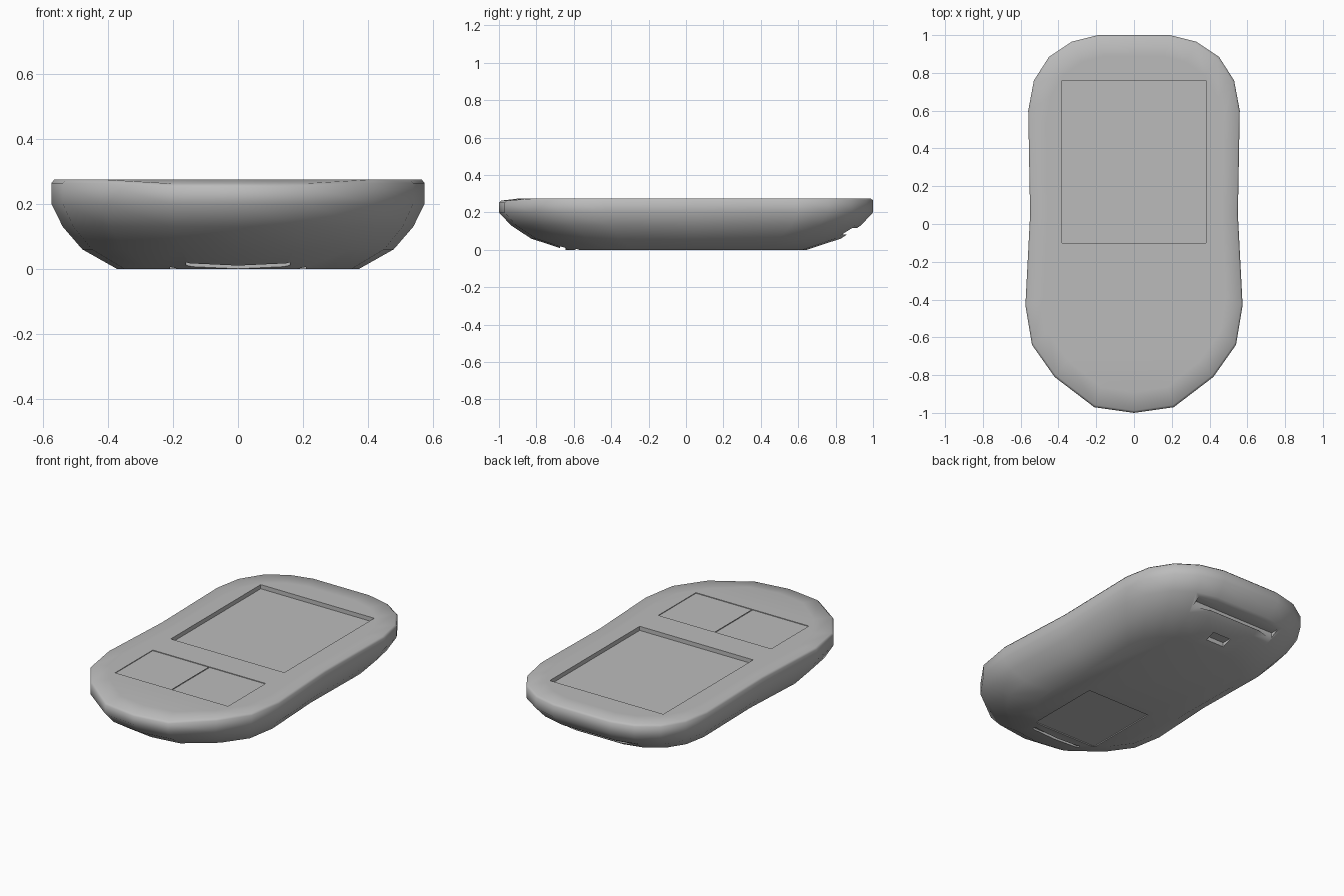
import bpy, bmesh, math

if "Cube" in bpy.data.objects:
    bpy.data.objects.remove(bpy.data.objects["Cube"])

grey = bpy.data.materials.new("plain grey")
grey.diffuse_color = (0.5, 0.5, 0.5, 1)
grey.use_nodes = True
grey.node_tree.nodes["Principled BSDF"].inputs["Base Color"].default_value = grey.diffuse_color

# right half of the plan outline, back to front
HALF = [(0.19, 1.0), (0.33, 0.965), (0.45, 0.885), (0.53, 0.76), (0.56, 0.6),
        (0.55, 0.05), (0.575, -0.43), (0.54, -0.64), (0.42, -0.81), (0.21, -0.97)]
OUTLINE = [(0, 1.0)] + HALF + [(0, -1.0)] + [(-x, y) for x, y in reversed(HALF)]

# (x scale, y scale, height) of each ring from the bottom to the top face
RINGS = [(0.65, 0.645, 0.0), (0.835, 0.828, 0.06), (0.94, 0.935, 0.13),
         (1, 1, 0.2), (1, 1, 0.264), (0.985, 0.988, 0.275), (0.84, 0.89, 0.275)]


def make_object(name, bm):
    mesh = bpy.data.meshes.new(name)
    bm.to_mesh(mesh)
    bm.free()
    mesh.materials.append(grey)
    obj = bpy.data.objects.new(name, mesh)
    bpy.context.collection.objects.link(obj)
    return obj


def box(name, centre, size):
    bm = bmesh.new()
    bmesh.ops.create_cube(bm, size=1)
    for v in bm.verts:
        v.co = [c + s * p for c, s, p in zip(centre, size, v.co)]
    return make_object(name, bm)


# casing: rings lofted from the outline, closed at top and bottom
bm = bmesh.new()
rings = []
for i, (sx, sy, z) in enumerate(RINGS):
    ring = []
    for x, y in OUTLINE:
        # the rim dips slightly at the front lip
        dip = 0.012 if y < -0.95 and i in (4, 5) else 0
        ring.append(bm.verts.new((x * sx, y * sy, z - dip)))
    rings.append(ring)
n = len(OUTLINE)
for low, high in zip(rings, rings[1:]):
    for j in range(n):
        k = (j + 1) % n
        bm.faces.new((low[j], low[k], high[k], high[j]))
bm.faces.new(rings[0])
bm.faces.new(rings[-1])
bmesh.ops.recalc_face_normals(bm, faces=bm.faces)
casing = make_object("casing", bm)

# recesses: screen, two key panels, rear slot and dent, underside door and catch
CUTS = [
    ("screen_recess", (0, 0.33, 0.295), (0.76, 0.86, 0.09)),
    ("left_key_recess", (-0.19, -0.455, 0.297), (0.376, 0.36, 0.052)),
    ("right_key_recess", (0.19, -0.455, 0.297), (0.376, 0.36, 0.052)),
    ("rear_slot", (0, 0.885, 0.1), (0.56, 0.09, 0.035)),
    ("rear_dent", (0, 0.72, 0.02), (0.12, 0.06, 0.04)),
    ("door_recess", (0, -0.36, -0.015), (0.42, 0.46, 0.042)),
    ("door_catch", (0, -0.66, 0.012), (0.32, 0.03, 0.03)),
]
bpy.context.view_layer.objects.active = casing
for name, centre, size in CUTS:
    cutter = box(name, centre, size)
    cutter.hide_render = True
    mod = casing.modifiers.new(name, 'BOOLEAN')
    mod.operation = 'DIFFERENCE'
    mod.solver = 'EXACT'
    mod.object = cutter
    bpy.ops.object.modifier_apply(modifier=mod.name)
    bpy.data.objects.remove(cutter)

# smooth body, crisp recess edges
bpy.ops.object.select_all(action='DESELECT')
casing.select_set(True)
bpy.context.view_layer.objects.active = casing
bpy.ops.object.shade_smooth_by_angle(angle=math.radians(60))
